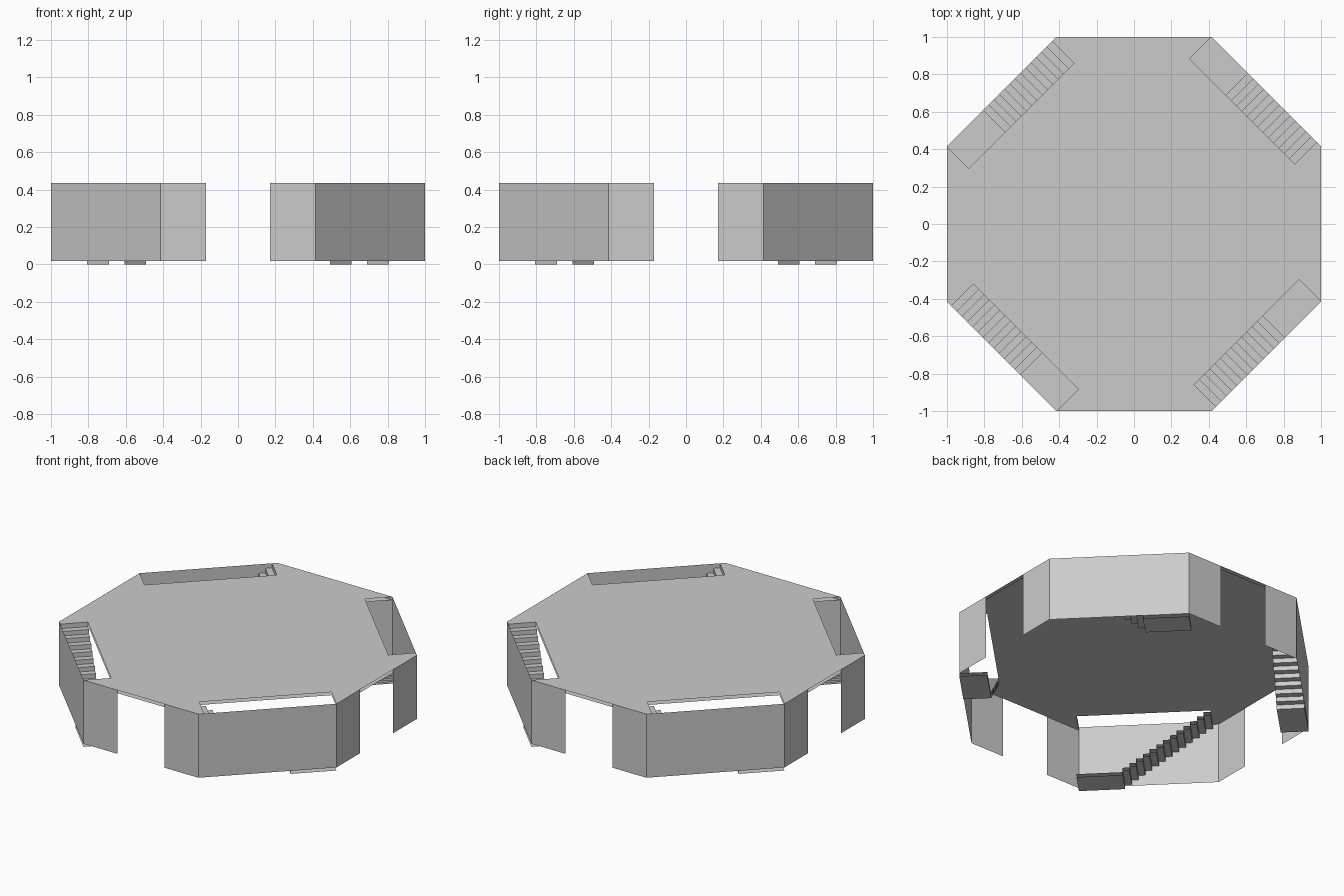
import bpy, bmesh, math
from mathutils import Matrix, Vector

if "Cube" in bpy.data.objects:
    bpy.data.objects.remove(bpy.data.objects["Cube"], do_unlink=True)

HALF = math.tan(math.pi / 8)      # half of one octagon side (apothem is 1)
TOP, FLOOR, SLAB = 0.435, 0.02, 0.02
INNER = 0.834                     # inner edge of the stairwells
T_TOP, T_LOW = -0.38, 0.14        # ends of the stair run along the wall
STEPS = 14
DOOR = 0.17                       # half width of the doorways

grey = bpy.data.materials.new("light grey")
grey.use_nodes = True
grey.diffuse_color = (0.6, 0.6, 0.6, 1)
bsdf = grey.node_tree.nodes["Principled BSDF"]
bsdf.inputs["Base Color"].default_value = (0.6, 0.6, 0.6, 1)
bsdf.inputs["Roughness"].default_value = 0.8


def side_point(angle, t, d, z):
    """Point at distance t along a side and d out from the centre."""
    return Matrix.Rotation(angle, 3, "Z") @ Vector((d, t, z))


def build(name, polygons):
    """Make a sheet object from a list of polygons."""
    bm = bmesh.new()
    for points in polygons:
        bm.faces.new([bm.verts.new(p) for p in points])
    bmesh.ops.remove_doubles(bm, verts=bm.verts[:], dist=0.0005)
    bmesh.ops.triangulate(bm, faces=[f for f in bm.faces if len(f.verts) > 4])
    mesh = bpy.data.meshes.new(name)
    bm.to_mesh(mesh)
    bm.free()
    mesh.materials.append(grey)
    obj = bpy.data.objects.new(name, mesh)
    bpy.context.collection.objects.link(obj)


def wall(angle, t0, t1):
    return [side_point(angle, t, 1, z)
            for t, z in ((t0, FLOOR), (t1, FLOOR), (t1, TOP), (t0, TOP))]


def tread(angle, t0, t1, z):
    return [side_point(angle, t, d, z)
            for t, d in ((t0, INNER), (t0, 1), (t1, 1), (t1, INNER))]


def riser(angle, t, z0, z1):
    return [side_point(angle, t, d, z)
            for d, z in ((INNER, z0), (1, z0), (1, z1), (INNER, z1))]


def deck(z):
    """Octagon with a notch for each stairwell."""
    outline = [(-HALF, 1), (T_TOP, 1), (T_TOP, INNER), (HALF, INNER), (HALF, 1)]
    return [side_point(a, t, d, z) for a in diagonals for t, d in outline]


diagonals = [math.radians(45 + 90 * i) for i in range(4)]

# Roof deck and ceiling
build("roof_deck", [deck(TOP)])
build("ceiling", [deck(TOP - SLAB)[::-1]])

# Stairs, landings and walls
run = (T_LOW - T_TOP) / (STEPS - 1)
rise = (TOP - FLOOR) / STEPS
for i, a in enumerate(diagonals):
    stairs = []
    for k in range(STEPS):
        t, z = T_LOW - k * run, FLOOR + k * rise
        stairs.append(riser(a, t, z - SLAB, z + rise))
        if k:
            stairs.append(tread(a, t, t + run, z))
            stairs.append(tread(a, t, t + run, z - SLAB)[::-1])
    build(f"stairs_{i + 1}", stairs)
    build(f"landing_{i + 1}", [tread(a, T_LOW, HALF, FLOOR),
                               tread(a, T_LOW, HALF, 0)[::-1]])
    # Diagonal wall with the two door-side panels of the next side
    b = a + math.pi / 4
    build(f"wall_{i + 1}", [wall(a, -HALF, HALF)])
    build(f"door_panels_{i + 1}", [wall(b, -HALF, -DOOR), wall(b, DOOR, HALF)])
